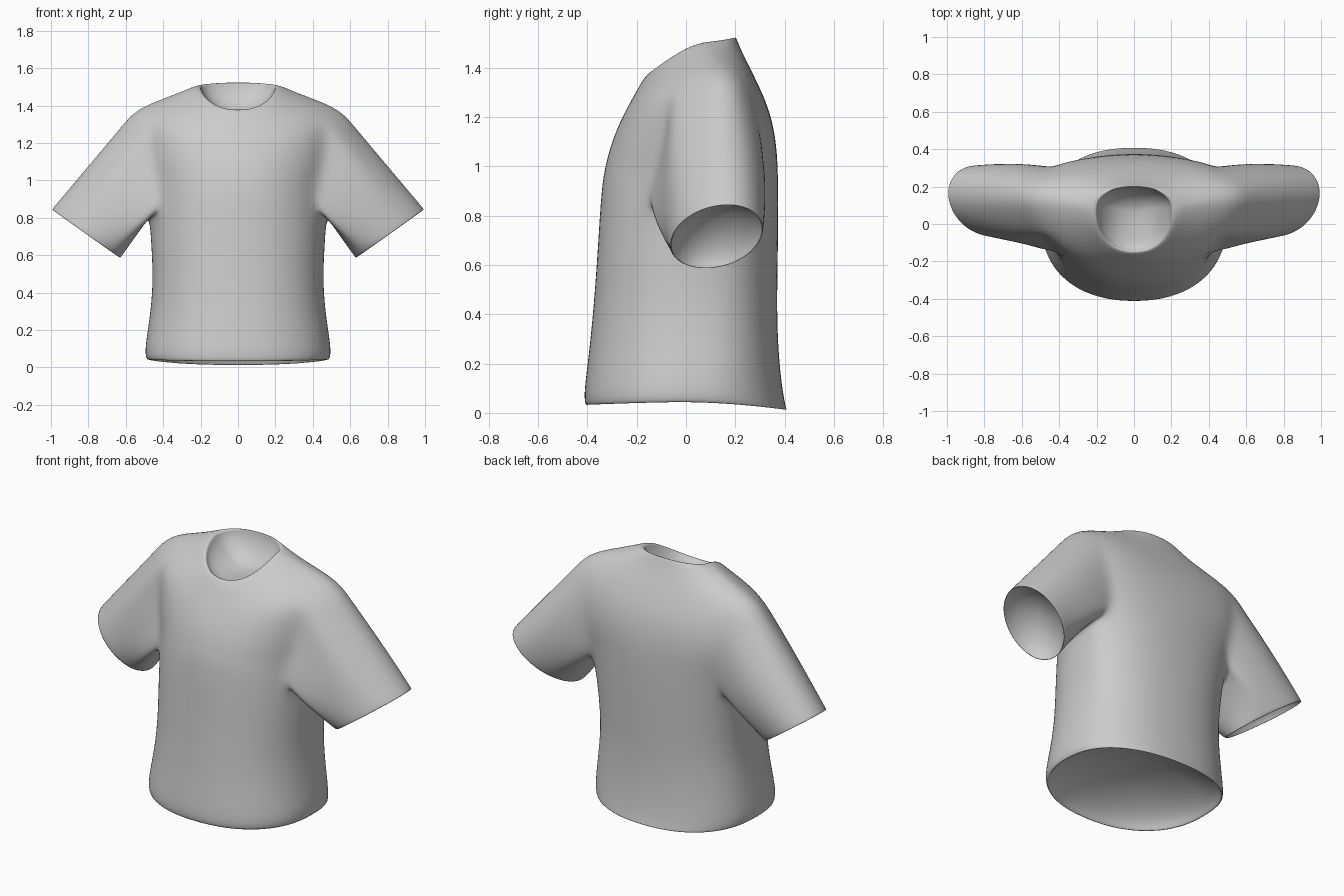
import bpy, bmesh
from math import sin, cos, pi
from mathutils import Vector

if "Cube" in bpy.data.objects:
    bpy.data.objects.remove(bpy.data.objects["Cube"])

N = 32   # columns around the body
W = 3    # half width of an armhole, in columns
LOW, HIGH = 5, 9   # rings at the armpit and at the shoulder point

# body rings: z front, z side, z back, half width, y front, y side, y back, front and back squareness
RINGS = [
    (0.02, 0.03, -0.005, 0.485, -0.405, 0.00, 0.415, 0.9, 0.8),
    (0.06, 0.08, 0.07, 0.505, -0.42, 0.00, 0.395, 0.9, 0.8),
    (0.24, 0.25, 0.25, 0.475, -0.395, 0.02, 0.375, 0.9, 0.75),
    (0.45, 0.45, 0.45, 0.455, -0.375, 0.03, 0.37, 0.9, 0.75),
    (0.66, 0.65, 0.68, 0.465, -0.36, 0.05, 0.375, 0.9, 0.7),
    (0.92, 0.80, 0.96, 0.475, -0.345, 0.08, 0.375, 0.95, 0.6),
    (1.00, 0.94, 1.05, 0.49, -0.33, 0.10, 0.37, 1.05, 0.48),
    (1.08, 1.09, 1.14, 0.53, -0.31, 0.11, 0.36, 1.2, 0.42),
    (1.16, 1.25, 1.24, 0.55, -0.28, 0.12, 0.335, 1.25, 0.48),
    (1.24, 1.38, 1.34, 0.55, -0.24, 0.125, 0.29, 1.2, 0.7),
    (1.30, 1.435, 1.42, 0.41, -0.205, 0.11, 0.25, 1.0, 0.9),
    (1.345, 1.475, 1.48, 0.30, -0.18, 0.09, 0.22, 1.0, 1.0),
    (1.385, 1.515, 1.535, 0.205, -0.15, 0.07, 0.20, 0.9, 0.9),
]


def ring_point(ring, col):
    zf, zs, zb, a, yf, ys, yb, pf, pb = ring
    t = 2 * pi * col / N
    s, c = sin(t), cos(t)
    y_end, z_end, power = (yb, zb, pb) if s > 0 else (yf, zf, pf)
    x = a * (1 if c > 0 else -1) * abs(c) ** 0.9
    return Vector((x, ys + (y_end - ys) * abs(s) ** power,
                   zs + (z_end - zs) * abs(s) ** 1.3))


bm = bmesh.new()
grid = [[bm.verts.new(ring_point(r, c)) for c in range(N)] for r in RINGS]


def bridge(a, b):
    for i in range(len(a)):
        j = (i + 1) % len(a)
        bm.faces.new((a[i], a[j], b[j], b[i]))


def hollow(rim, inward):
    """Thin rim followed by a shallow rounded pocket reaching 'inward' from the opening."""
    centre = sum((v.co for v in rim), Vector()) / len(rim)
    axis = inward.normalized()
    previous = rim
    for scale in (0.97, 0.9, 0.78, 0.6, 0.4, 0.2, 0.08):
        depth = (1 - scale ** 2) ** 0.6
        ring = []
        for v in rim:
            q = (v.co - centre) * scale
            q -= axis * q.dot(axis) * depth ** 2   # even out the rim's waviness
            ring.append(bm.verts.new(centre + q + inward * depth))
        bridge(previous, ring)
        previous = ring
    bm.faces.new(previous)


def in_armhole(row, col):
    right = col < W or col >= N - W
    left = N // 2 - W <= col < N // 2 + W
    return LOW <= row < HIGH and (right or left)


# body
for r in range(len(RINGS) - 1):
    for c in range(N):
        if not in_armhole(r, c):
            d = (c + 1) % N
            bm.faces.new((grid[r][c], grid[r][d], grid[r + 1][d], grid[r + 1][c]))

# sleeves, lofted from each armhole edge to a slanted oval cuff
path = ([(HIGH, -k) for k in range(W + 1)]
        + [(r, -W) for r in range(HIGH - 1, LOW - 1, -1)]
        + [(LOW, k) for k in range(-W + 1, W + 1)]
        + [(r, W) for r in range(LOW + 1, HIGH + 1)]
        + [(HIGH, k) for k in range(W - 1, 0, -1)])
n = len(path)
STEPS = 6
for side in (1, -1):
    loop = [grid[r][(k if side == 1 else N // 2 - k) % N] for r, k in path]
    previous = loop
    for step in range(1, STEPS + 1):
        t = step / STEPS
        current = []
        for i, v in enumerate(loop):
            p = 2 * pi * i / n
            cuff = Vector((side * (0.82 + 0.185 * cos(p) - 0.03 * sin(p)),
                           0.125 + 0.01 * cos(p) - 0.19 * sin(p),
                           0.705 + 0.128 * cos(p) - 0.025 * sin(p)))
            q = v.co.lerp(cuff, t)
            q.y = 0.12 + (q.y - 0.12) * (1 + 0.08 * sin(pi * t))
            current.append(bm.verts.new(q))
        bridge(previous, current)
        previous = current
    hollow(previous, Vector((-side * 0.08, 0, 0.11)))

# neck and hem openings
hollow(grid[-1], Vector((0, 0.02, -0.13)))
hollow(grid[0], Vector((0, 0, 0.2)))

bmesh.ops.recalc_face_normals(bm, faces=bm.faces)
for f in bm.faces:
    f.smooth = True
mesh = bpy.data.meshes.new("shirt")
bm.to_mesh(mesh)
bm.free()
shirt = bpy.data.objects.new("shirt", mesh)
bpy.context.collection.objects.link(shirt)

# soft cloth surface
sub = shirt.modifiers.new("smooth_cloth", 'SUBSURF')
sub.levels = sub.render_levels = 2
